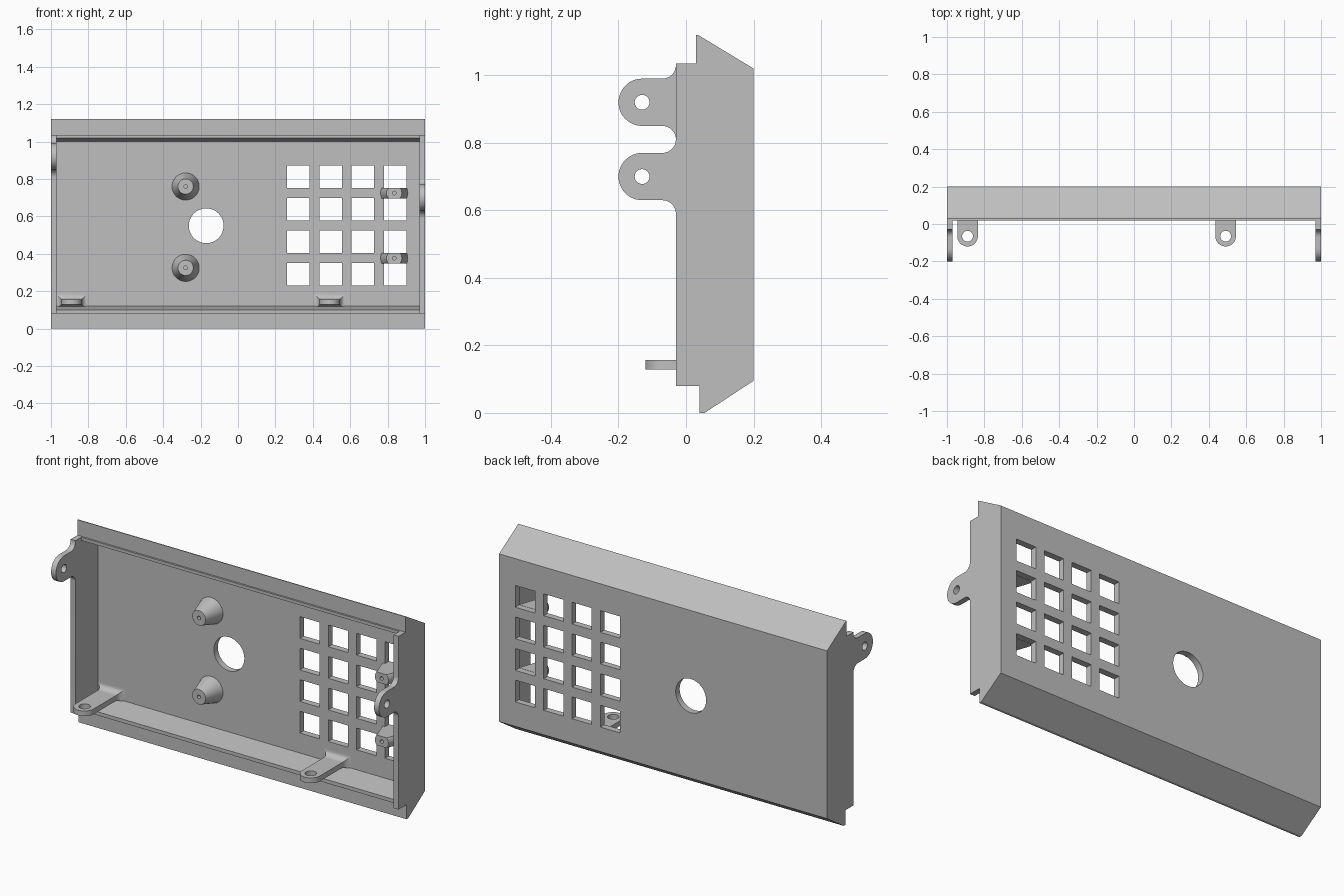
import bpy, bmesh
from math import sin, cos, radians
from mathutils import Matrix, Vector

old = bpy.data.objects.get("Cube")
if old:
    bpy.data.objects.remove(old, do_unlink=True)

GREY = (0.52, 0.52, 0.52, 1)
grey = bpy.data.materials.new("plain grey")
grey.use_nodes = True
grey.diffuse_color = GREY
grey.node_tree.nodes["Principled BSDF"].inputs["Base Color"].default_value = GREY


def make(name, bm):
    bmesh.ops.recalc_face_normals(bm, faces=bm.faces)
    me = bpy.data.meshes.new(name)
    bm.to_mesh(me)
    bm.free()
    me.materials.append(grey)
    ob = bpy.data.objects.new(name, me)
    bpy.context.collection.objects.link(ob)
    return ob


def extrude(name, outline, place, a, b):
    """Extrude a flat outline from a to b; place(u, v, w) orders the axes."""
    bm = bmesh.new()
    face = bm.faces.new([bm.verts.new(place(u, v, a)) for u, v in outline])
    ext = bmesh.ops.extrude_face_region(bm, geom=[face])["geom"]
    shift = Vector(place(0, 0, b)) - Vector(place(0, 0, a))
    bmesh.ops.translate(bm, vec=shift,
                        verts=[v for v in ext if isinstance(v, bmesh.types.BMVert)])
    return make(name, bm)


def along_x(y, z, x): return (x, y, z)
def along_z(x, y, z): return (x, y, z)


def cone(name, centre, r1, r2, depth, axis, sides=48):
    bm = bmesh.new()
    turn = Matrix.Rotation(radians(90), 4, axis) if axis else Matrix()
    bmesh.ops.create_cone(bm, cap_ends=True, segments=sides, radius1=r1, radius2=r2,
                          depth=depth, matrix=Matrix.Translation(centre) @ turn)
    return make(name, bm)


def box(name, centre, size):
    bm = bmesh.new()
    bmesh.ops.create_cube(bm, size=1, matrix=Matrix.Translation(centre)
                          @ Matrix.Diagonal((*size, 1)))
    return make(name, bm)


def carve(ob, cutters, operation="DIFFERENCE"):
    """Apply booleans, then discard the cutters."""
    for c in cutters:
        c.hide_render = True
        m = ob.modifiers.new("carve", "BOOLEAN")
        m.object, m.operation, m.solver = c, operation, "EXACT"
    dg = bpy.context.evaluated_depsgraph_get()
    dg.update()
    me = bpy.data.meshes.new_from_object(ob.evaluated_get(dg))
    ob.modifiers.clear()
    ob.data = me
    for c in cutters:
        bpy.data.objects.remove(c, do_unlink=True)


def arc(cx, cy, r, start, end, n=12):
    return [(cx + r * cos(radians(start + (end - start) * i / n)),
             cy + r * sin(radians(start + (end - start) * i / n))) for i in range(n + 1)]


# Back panel with sloped top and bottom rails
BACK, INNER, FRONT = 0.2, 0.165, -0.03
top = [(BACK, 0.095), (BACK, 1.02), (0.035, 1.12), (0.03, 1.12), (0.03, 1.035)]
bottom = [(0.04, 0.08), (0.04, 0), (0.055, 0)]
channel = [(0.02, 1.035), (0.02, 1.018), (INNER, 1.0), (INNER, 0.12), (0.02, 0.1), (0.02, 0.08)]
panel = extrude("back_panel", top + channel + bottom, along_x, -0.97, 0.97)

# Vent grid and round opening
holes = [box("vent_cutter", (0.322 + 0.173 * i, 0.18, 0.29 + 0.174 * j), (0.12, 0.2, 0.12))
         for i in range(4) for j in range(4)]
holes.append(cone("round_cutter", (-0.17, 0.18, 0.55), 0.093, 0.093, 0.2, "X", 64))
carve(panel, holes)

# Side walls, each with one rounded mounting ear
for name, x, ear_z in (("right_wall", -1, 0.92), ("left_wall", 0.97, 0.70)):
    ear = (arc(-0.07, ear_z + 0.11, 0.04, 0, -90)
           + arc(-0.13, ear_z, 0.07, 90, 270, 24)
           + arc(-0.07, ear_z - 0.11, 0.04, 90, 0))
    outline = top + [(FRONT, 1.035)] + ear + [(FRONT, 0.08)] + bottom
    wall = extrude(name, outline, along_x, x, x + 0.03)
    carve(wall, [cone("ear_cutter", (x + 0.015, -0.13, ear_z), 0.022, 0.022, 0.1, "Y", 32)])

# Tapered standoffs; the pair between the vents is trimmed to the rib
TIP = 0.06
for name, x, z, trimmed in (("upper_standoff", -0.28, 0.76, False),
                            ("lower_standoff", -0.28, 0.325, False),
                            ("upper_rib_standoff", 0.835, 0.725, True),
                            ("lower_rib_standoff", 0.835, 0.377, True)):
    post = cone(name, (x, (INNER + TIP) / 2, z), 0.073, 0.041, INNER - TIP + 0.002, "X")
    carve(post, [cone("pilot_cutter", (x, TIP, z), 0.01, 0.01, 0.1, "X", 16)])
    if trimmed:
        carve(post, [box("trim", (x, 0.1, z), (0.3, 0.3, 0.056))], "INTERSECT")

# Bottom tabs with a screw hole and a flared root on the panel
for name, x in (("right_tab", -0.89), ("left_tab", 0.49)):
    outline = arc(x, -0.065, 0.055, 180, 360, 24) + [(x + 0.055, INNER), (x - 0.055, INNER)]
    tab = extrude(name, outline, along_z, 0.128, 0.157)
    carve(tab, [cone("screw_cutter", (x, -0.065, 0.14), 0.029, 0.029, 0.2, None, 32)])
    bm = bmesh.new()
    rings = []
    for i in range(7):
        a = radians(15 * i)
        y, grow = INNER - 0.035 * (1 - sin(a)), 0.03 * (1 - cos(a))
        w, zt, zb = 0.055 + grow, 0.157 + grow, 0.128 - grow
        rings.append([bm.verts.new(p) for p in
                      ((x - w, y, zb), (x + w, y, zb), (x + w, y, zt), (x - w, y, zt))])
    for r, s in zip(rings, rings[1:]):
        for k in range(4):
            bm.faces.new((r[k], r[k - 1], s[k - 1], s[k]))
    bm.faces.new(rings[0])
    bm.faces.new(rings[-1])
    make(name + "_root", bm)

# Smooth the curves, keep the edges sharp
bpy.ops.object.select_all(action="DESELECT")
for ob in bpy.context.collection.objects:
    if ob.type == "MESH":
        ob.select_set(True)
        bpy.context.view_layer.objects.active = ob
bpy.ops.object.shade_smooth_by_angle(angle=radians(30))
